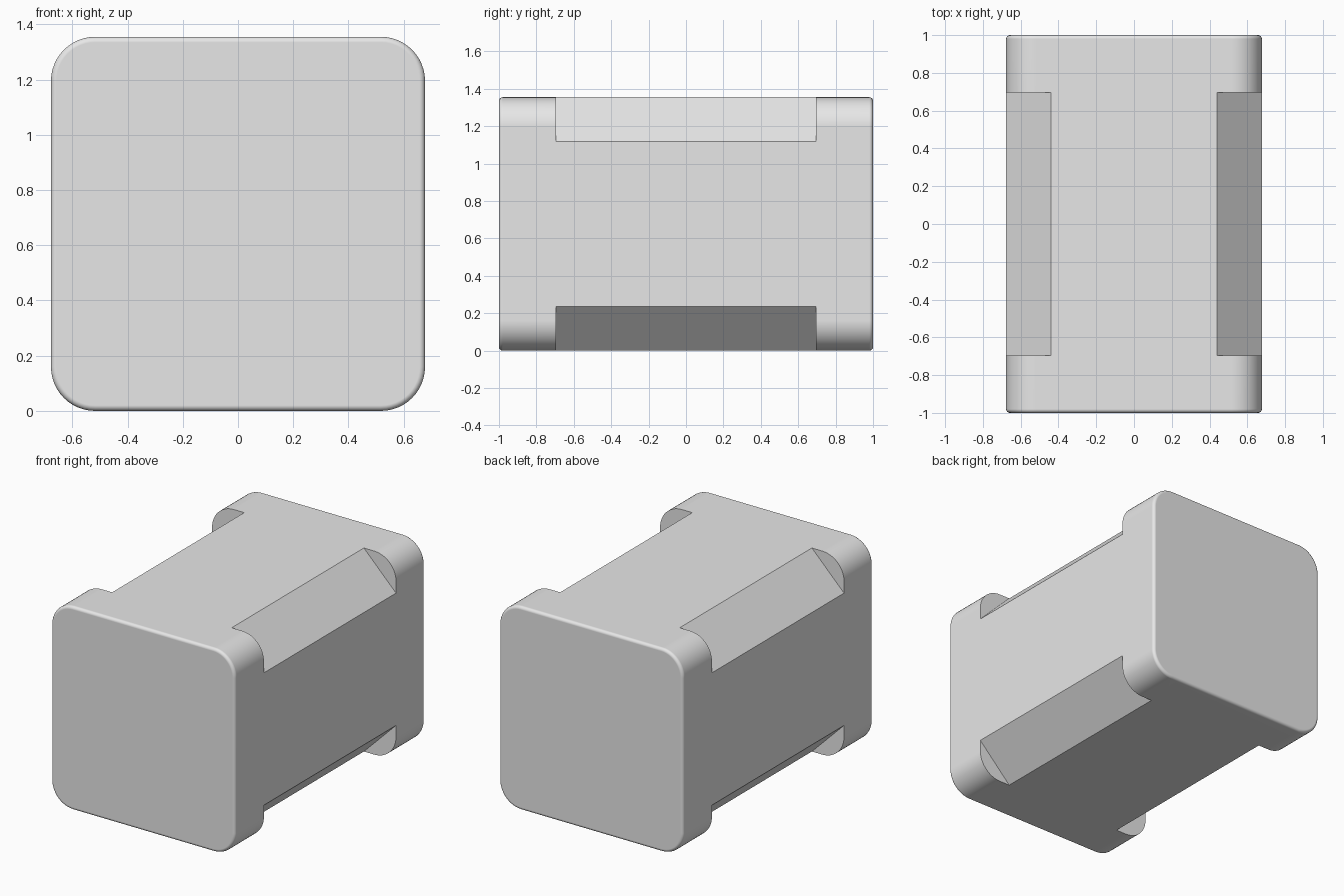
import bpy
import bmesh
import math
from mathutils import Matrix, Vector

default = bpy.data.objects.get("Cube")
if default:
    bpy.data.objects.remove(default, do_unlink=True)

WIDTH, LENGTH = 1.355, 2.0
HALF = WIDTH / 2
CHAMFER = 0.237      # leg of the flat cut along each long edge
CUT_LENGTH = 1.39    # length of the cut section

# Material
grey = bpy.data.materials.new("light grey")
grey.use_nodes = True
colour = (0.8, 0.8, 0.8, 1)
grey.diffuse_color = colour
grey.node_tree.nodes["Principled BSDF"].inputs["Base Color"].default_value = colour


def make_object(name, bm):
    mesh = bpy.data.meshes.new(name)
    bm.to_mesh(mesh)
    bm.free()
    mesh.materials.append(grey)
    obj = bpy.data.objects.new(name, mesh)
    bpy.context.collection.objects.link(obj)
    return obj


def bevel(bm, edges, radius, segments):
    bmesh.ops.bevel(bm, geom=edges, offset=radius, segments=segments,
                    profile=0.5, affect='EDGES')


# Block: round the four long edges, then soften both end rims
bm = bmesh.new()
bmesh.ops.create_cube(bm, size=1, matrix=Matrix.Translation((0, 0, HALF))
                      @ Matrix.Diagonal((WIDTH, LENGTH, WIDTH, 1)))
bevel(bm, [e for e in bm.edges
           if abs(e.verts[0].co.y - e.verts[1].co.y) > 1], 0.16, 12)
bevel(bm, [e for e in bm.edges
           if all(abs(v.co.y) > LENGTH / 2 - 0.001 for v in e.verts)
           and abs(e.verts[0].co.y - e.verts[1].co.y) < 0.001], 0.02, 4)
block = make_object("rounded_block", bm)

# Cutters: four bars turned 45 degrees, one along each long edge
bm = bmesh.new()
size = 0.5
reach = (2 * HALF - CHAMFER) / math.sqrt(2) + size / 2
for quarter in range(4):
    angle = math.radians(45 + 90 * quarter)
    centre = Vector((math.cos(angle) * reach, 0, HALF + math.sin(angle) * reach))
    bmesh.ops.create_cube(bm, size=1, matrix=Matrix.Translation(centre)
                          @ Matrix.Rotation(-angle, 4, 'Y')
                          @ Matrix.Diagonal((size, CUT_LENGTH, size, 1)))
cutter = make_object("edge_cutter", bm)
cutter.hide_render = True

# Cut the long edges flat between the two end flanges
cut = block.modifiers.new("edge cuts", 'BOOLEAN')
cut.operation = 'DIFFERENCE'
cut.solver = 'EXACT'
cut.object = cutter
bpy.ops.object.select_all(action='DESELECT')
block.select_set(True)
bpy.context.view_layer.objects.active = block
bpy.ops.object.modifier_apply(modifier=cut.name)
bpy.data.objects.remove(cutter, do_unlink=True)

# Smooth fillets, crisp cuts, flat broad faces
bpy.ops.object.shade_smooth_by_angle(angle=math.radians(30))
weighted = block.modifiers.new("flat faces", 'WEIGHTED_NORMAL')
weighted.keep_sharp = True
